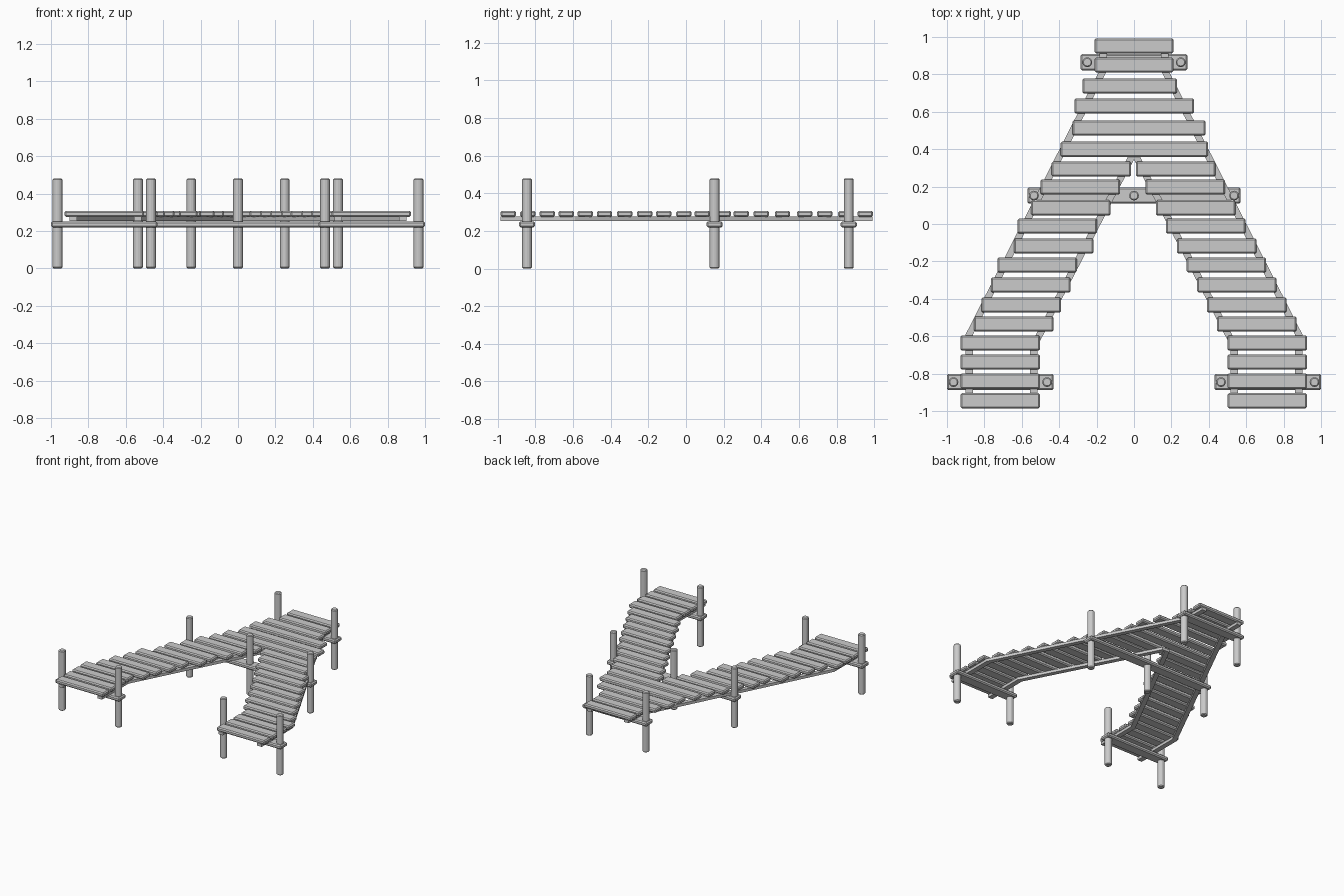
import bpy, bmesh
from mathutils import Vector

if "Cube" in bpy.data.objects:
    bpy.data.objects.remove(bpy.data.objects["Cube"])


def finish(name, bm, bevel):
    me = bpy.data.meshes.new(name)
    bmesh.ops.recalc_face_normals(bm, faces=bm.faces)
    bm.to_mesh(me)
    bm.free()
    ob = bpy.data.objects.new(name, me)
    bpy.context.collection.objects.link(ob)
    if bevel:
        mod = ob.modifiers.new("edge_softening", 'BEVEL')
        mod.width = bevel
        mod.segments = 1
        mod.limit_method = 'ANGLE'
        mod.angle_limit = 0.7
    return ob


def box(name, x0, x1, y, depth, z0, z1, bevel):
    bm = bmesh.new()
    bmesh.ops.create_cube(bm, size=1)
    for v in bm.verts:
        v.co = Vector(((x0 + x1) / 2 + v.co.x * (x1 - x0),
                       y + v.co.y * depth,
                       (z0 + z1) / 2 + v.co.z * (z1 - z0)))
    return finish(name, bm, bevel)


def post(name, x, y):
    bm = bmesh.new()
    bmesh.ops.create_cone(bm, cap_ends=True, segments=16, radius1=0.026,
                          radius2=0.026, depth=0.48)
    bmesh.ops.translate(bm, verts=bm.verts, vec=(x, y, 0.24))
    return finish(name, bm, 0.006)


def rail(name, path, width=0.04, z0=0.254, z1=0.276):
    # Ribbon along a bent path, measured across x, extruded in height
    bm = bmesh.new()
    rings = []
    for x, y in path:
        h = width / 2
        rings.append([bm.verts.new((x + a * h, y, z))
                      for a, z in ((-1, z0), (1, z0), (1, z1), (-1, z1))])
    for a, b in zip(rings, rings[1:]):
        for i in range(4):
            j = (i + 1) % 4
            bm.faces.new((a[i], a[j], b[j], b[i]))
    bm.faces.new(rings[0])
    bm.faces.new(rings[-1])
    return finish(name, bm, 0)


# Deck planks: shared walkway (y, left end, right end)
shared = [(.952, -.21, .21), (.85, -.21, .21), (.738, -.275, .23),
          (.631, -.318, .322), (.513, -.33, .382), (.40, -.393, .396)]
for y, x0, x1 in shared:
    box("deck_plank", x0, x1, y, 0.082, 0.275, 0.307, 0.008)

# Deck planks: the two branches (y, left plank start, right plank start)
branches = [(.294, -.44, .01), (.198, -.50, .062), (.086, -.55, .118),
            (-.011, -.622, .172), (-.118, -.642, .23), (-.219, -.731, .282),
            (-.326, -.765, .338), (-.433, -.816, .39), (-.535, -.855, .445),
            (-.636, -.928, .50), (-.738, -.928, .50), (-.84, -.928, .50),
            (-.945, -.928, .50)]
for y, xl, xr in branches:
    for x in (xl, xr):
        box("branch_plank", x, x + 0.425, y, 0.082, 0.275, 0.307, 0.008)

for s in (-1, 1):
    # Long rails under the planks
    rail("outer_rail", [(s * .165, .99), (s * .165, .82),
                        (s * .88, -.59), (s * .88, -.985)])
    rail("inner_rail", [(s * .012, .36), (s * .535, -.65),
                        (s * .535, -.985)])
    # Front beams and paired posts
    box("front_beam", min(s * .43, s), max(s * .43, s), -.845, .086,
        .219, .251, .008)
    for x, y in ((.25, .865), (.535, .152), (.465, -.845), (.965, -.845)):
        post("post", s * x, y)

# Back and middle beams, centre post
box("back_beam", -.285, .285, .865, .086, .219, .251, .008)
box("middle_beam", -.57, .57, .152, .086, .219, .251, .008)
post("centre_post", 0, .152)
